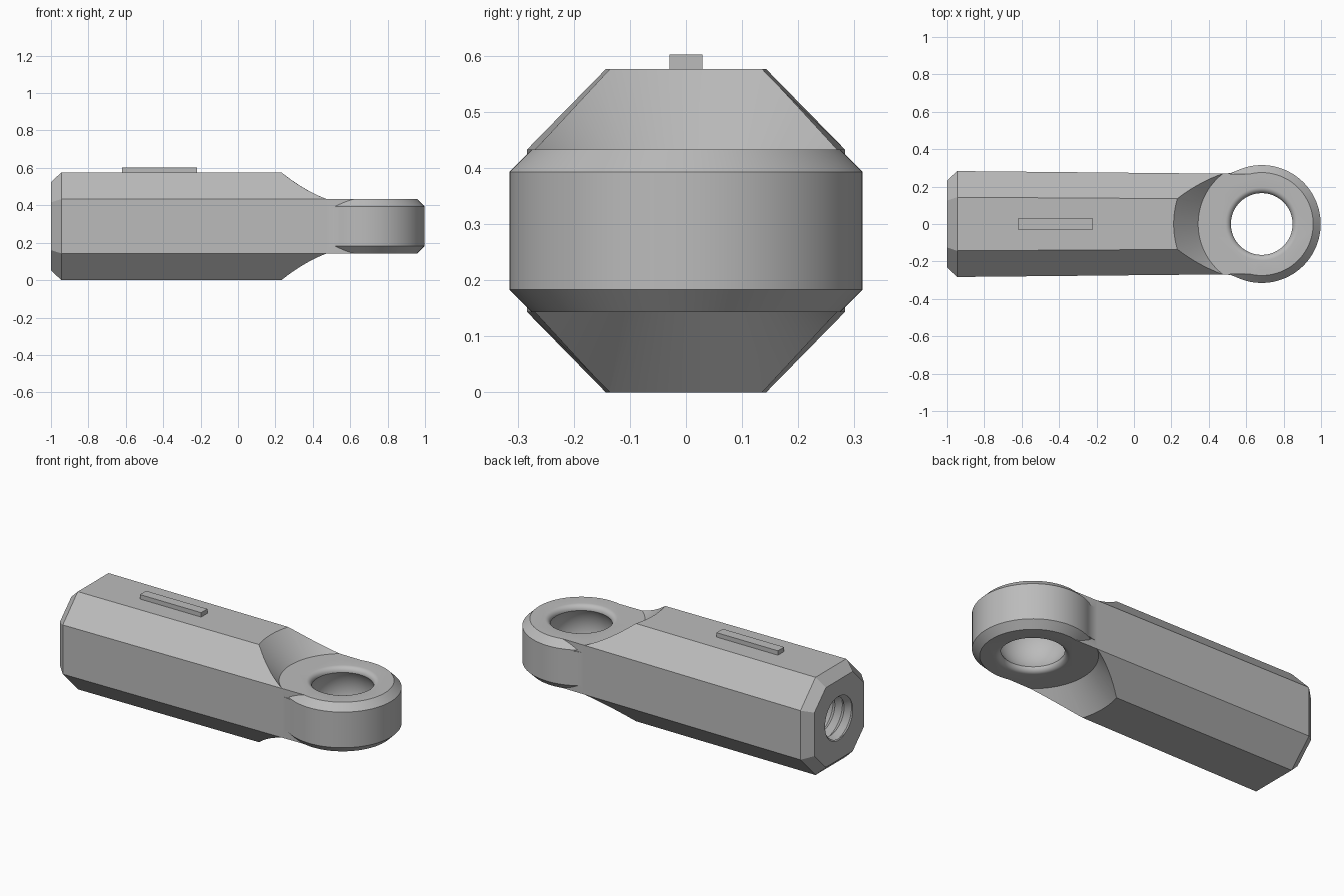
import bpy, bmesh, math

if "Cube" in bpy.data.objects:
    bpy.data.objects.remove(bpy.data.objects["Cube"])

MID = 0.288          # height of the rod axis
EYE_X = 0.683        # centre of the eye
TOP = 0.433          # upper face of the eye

steel = bpy.data.materials.new("plain grey")
steel.use_nodes = True
steel.diffuse_color = (0.5, 0.5, 0.5, 1)
steel.node_tree.nodes["Principled BSDF"].inputs["Base Color"].default_value = (0.5, 0.5, 0.5, 1)


def finish(name, bm):
    bmesh.ops.recalc_face_normals(bm, faces=bm.faces)
    mesh = bpy.data.meshes.new(name)
    bm.to_mesh(mesh)
    bm.free()
    mesh.materials.append(steel)
    obj = bpy.data.objects.new(name, mesh)
    bpy.context.collection.objects.link(obj)
    return obj


def loft(name, sections):
    """Skin a list of equal-length point loops and cap both ends."""
    bm = bmesh.new()
    loops = [[bm.verts.new(p) for p in s] for s in sections]
    n = len(loops[0])
    for a, b in zip(loops, loops[1:]):
        for i in range(n):
            j = (i + 1) % n
            bm.faces.new((a[i], a[j], b[j], b[i]))
    bm.faces.new(loops[0])
    bm.faces.new(loops[-1])
    return finish(name, bm)


def turned(name, profile, segments=96):
    """Solid turned about the eye axis from (radius, z) points."""
    turn = [2 * math.pi * (i + 0.5) / segments for i in range(segments)]
    return loft(name, [[(EYE_X + r * math.cos(a), r * math.sin(a), z) for a in turn]
                       for r, z in profile])


def combine(target, tool, operation):
    mod = target.modifiers.new(operation.lower(), 'BOOLEAN')
    mod.operation, mod.object, mod.solver = operation, tool, 'EXACT'
    bpy.context.view_layer.objects.active = target
    bpy.ops.object.modifier_apply(modifier=mod.name)
    bpy.data.objects.remove(tool)


def octagon(x, side, flat_y, top, flat_z):
    quarter = [(side, flat_z), (flat_y, top)]
    half = quarter + [(-y, z) for y, z in reversed(quarter)]
    return [(x, y, MID + z) for y, z in half + [(-y, -z) for y, z in half]]


# Shank: eight-sided, slightly tapered, chamfered at the threaded end
shank = loft("rod_end_body", [
    octagon(-1, 0.232, 0.125, 0.235, 0.128),
    octagon(-0.945, 0.283, 0.143, MID, 0.145),
    octagon(EYE_X, 0.267, 0.133, MID, 0.145),
])

# Conical reliefs above and below the eye
for s in (1, -1):
    relief = turned("relief_cutter", [(r, MID + s * z) for r, z in
                                      ((0.34, 0.145), (0.47, 0.287), (0.50, 0.32))])
    combine(shank, relief, 'DIFFERENCE')

# Chamfered eye
eye = turned("eye", [(0.275, 2 * MID - TOP), (0.315, 0.183), (0.315, 0.393), (0.275, TOP)])
combine(shank, eye, 'UNION')

# Small blends where the eye meets the shank sides
for s in (1, -1):
    outline = [(0.485, 0.268), (0.52, 0.274), (0.556, 0.287), (0.57, 0.25), (0.49, 0.25)]
    blend = loft("blend", [[(x, s * y, MID + z) for x, y in outline] for z in (-0.098, 0.098)])
    combine(shank, blend, 'UNION')

# Socket: rounded lips and a spherical middle
lip, bore = 0.03, 0.165
half_h = TOP - MID - lip
ball = math.hypot(bore, half_h)
reach = math.asin(half_h / ball)
upper = [(ball * math.cos(reach * t / 8), ball * math.sin(reach * t / 8)) for t in range(9)]
for t in range(1, 7):
    a = math.pi / 2 * t / 6
    upper.append((bore + lip * (1 - math.cos(a)), half_h + lip * math.sin(a)))
upper.append((bore + lip + 0.002, 0.17))
rows = [(r, -z) for r, z in reversed(upper[1:])] + upper
combine(shank, turned("socket_cutter", [(r, MID + z) for r, z in rows]), 'DIFFERENCE')

# Helical thread in the shank end
bm = bmesh.new()
N, TURNS, PITCH = 40, 16, 0.06


def spiral(radius, shift):
    return [bm.verts.new((-1.13 + PITCH * (k / N + shift),
                          radius * math.cos(2 * math.pi * k / N),
                          MID + radius * math.sin(2 * math.pi * k / N)))
            for k in range(N * TURNS + 1)]


crest, root = spiral(0.142, 0), spiral(0.115, 0.5)
for k in range(N * TURNS):
    bm.faces.new((crest[k], crest[k + 1], root[k + 1], root[k]))
    if k + N < N * TURNS:
        bm.faces.new((root[k], root[k + 1], crest[k + 1 + N], crest[k + N]))
caps = bmesh.ops.holes_fill(bm, edges=[e for e in bm.edges if e.is_boundary], sides=0)["faces"]
bmesh.ops.poke(bm, faces=caps)
combine(shank, finish("thread_cutter", bm), 'DIFFERENCE')

# Raised bar on the upper flat
bar = loft("raised_bar", [[(x, -0.029, z), (x, 0.029, z), (x, 0.029, 0.602), (x, -0.029, 0.602)]
                          for x, z in ((-0.62, 0.57), (-0.22, 0.57))])

# Smooth the turned surfaces, keep the machined edges crisp
bpy.ops.object.select_all(action='DESELECT')
shank.select_set(True)
bpy.context.view_layer.objects.active = shank
bpy.ops.object.shade_smooth_by_angle(angle=math.radians(28))
